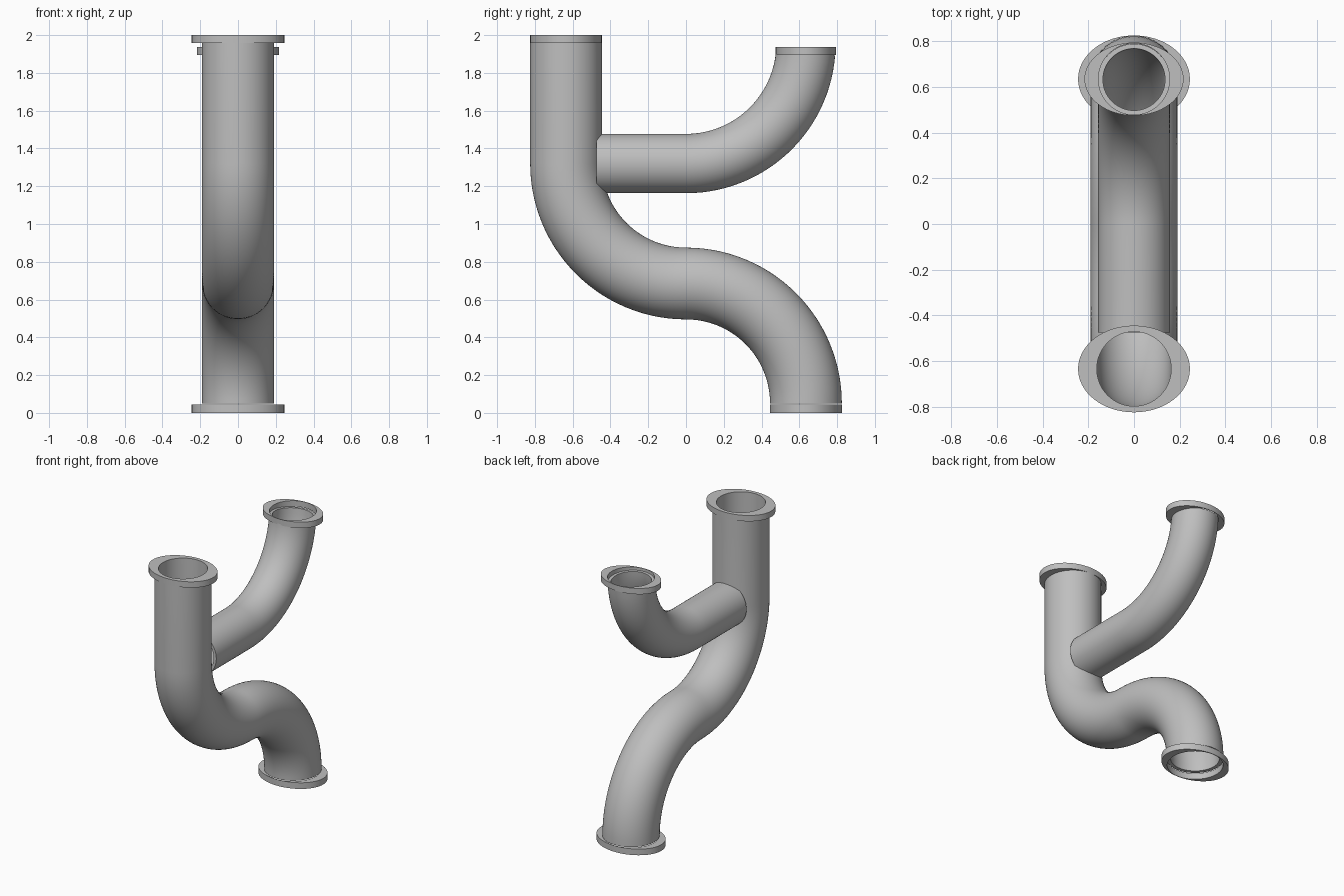
import bpy, bmesh
from math import sin, cos, pi, radians
from mathutils import Vector

cube = bpy.data.objects.get("Cube")
if cube:
    bpy.data.objects.remove(cube, do_unlink=True)

SEG = 64
BEND = 0.635      # bend radius shared by every elbow

grey = bpy.data.materials.new("pipe grey")
grey.use_nodes = True
grey.diffuse_color = (0.52, 0.52, 0.52, 1)
grey.node_tree.nodes["Principled BSDF"].inputs["Base Color"].default_value = grey.diffuse_color


def loft(name, loops):
    """Skin a closed chain of rings, so the part is a hollow tube."""
    bm = bmesh.new()
    rings = [[bm.verts.new(p) for p in loop] for loop in loops]
    for i, a in enumerate(rings):
        b = rings[(i + 1) % len(rings)]
        for j in range(SEG):
            k = (j + 1) % SEG
            bm.faces.new((a[j], a[k], b[k], b[j]))
    bmesh.ops.recalc_face_normals(bm, faces=bm.faces)
    mesh = bpy.data.meshes.new(name)
    bm.to_mesh(mesh)
    bm.free()
    mesh.materials.append(grey)
    obj = bpy.data.objects.new(name, mesh)
    bpy.context.collection.objects.link(obj)
    bpy.ops.object.select_all(action='DESELECT')
    obj.select_set(True)
    bpy.context.view_layer.objects.active = obj
    bpy.ops.object.shade_smooth_by_angle(angle=radians(35))


def arc(cy, cz, start, end, steps=28):
    """Path points and tangents of an elbow in the side plane."""
    turn = 1 if end > start else -1
    out = []
    for i in range(steps + 1):
        a = radians(start + (end - start) * i / steps)
        out.append((Vector((0, cy + BEND * cos(a), cz + BEND * sin(a))),
                    Vector((0, -sin(a), cos(a))) * turn))
    return out


def pipe(name, path, outer, inner):
    def ring(point, tangent, r):
        side = Vector((1, 0, 0))
        up = tangent.cross(side)
        return [point + side * r * cos(t) + up * r * sin(t)
                for t in (2 * pi * j / SEG for j in range(SEG))]
    loft(name, [ring(p, t, outer) for p, t in path] +
               [ring(p, t, inner) for p, t in reversed(path)])


def flange(name, y, z0, z1, rx, ry, hole):
    def ring(a, b, z):
        return [Vector((a * cos(t), y + b * sin(t), z))
                for t in (2 * pi * j / SEG for j in range(SEG))]
    loft(name, [ring(rx, ry, z0), ring(rx, ry, z1),
                ring(hole, hole, z1), ring(hole, hole, z0)])


# Main S-shaped pipe: straight drop, then two opposite elbows
main_path = [(Vector((0, -BEND, 2)), Vector((0, 0, -1)))]
main_path += arc(0, 1.32, 180, 270)
main_path += arc(0, 0.05, 90, 0)[1:]
pipe("main_pipe", main_path, 0.19, 0.163)

# Branch pipe: straight run, then an upward elbow
branch_path = [(Vector((0, -0.475, 1.32)), Vector((0, 1, 0)))]
branch_path += arc(0, 1.32 + BEND, 270, 355.5)
pipe("branch_pipe", branch_path, 0.157, 0.136)

# Oval flanges on the three open ends
flange("top_flange", -BEND, 1.957, 2, 0.245, 0.19, 0.163)
flange("bottom_flange", BEND, 0, 0.045, 0.245, 0.191, 0.187)
flange("branch_flange", BEND, 1.895, 1.938, 0.217, 0.16, 0.156)
